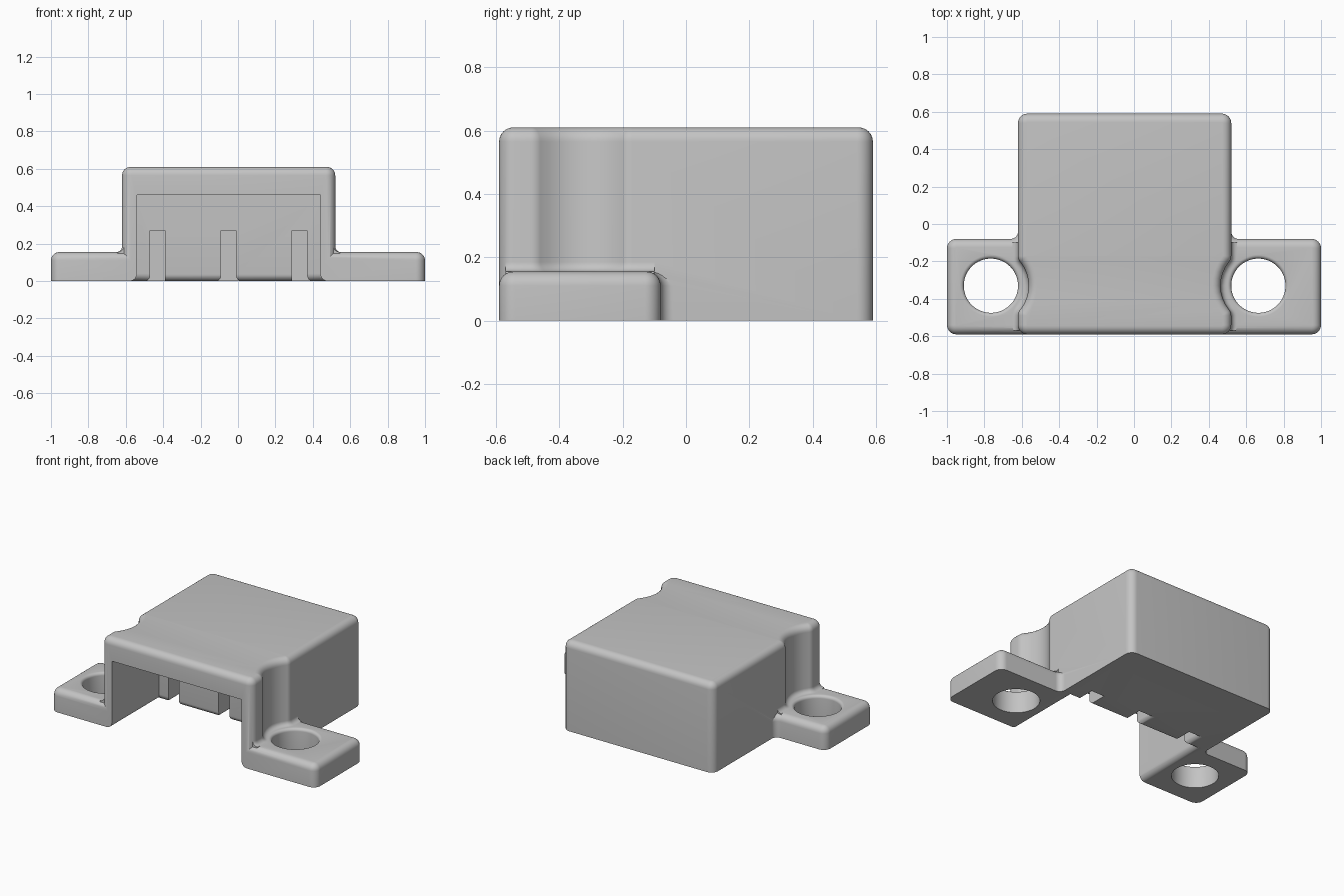
import bpy, bmesh, math
from math import sin, cos, pi

if "Cube" in bpy.data.objects:
    bpy.data.objects.remove(bpy.data.objects["Cube"], do_unlink=True)

CX = -0.05                 # middle of the housing
HALF, FRONT, BACK, TOP = 0.57, -0.59, 0.59, 0.61
TAB_TOP, TAB_BACK = 0.155, -0.08
HOLE_U, HOLE_Y, HOLE_R = 0.715, -0.33, 0.145
NOTCH_R, ROUND = 0.202, 0.05

grey = bpy.data.materials.new("light grey")
grey.use_nodes = True
grey.diffuse_color = (0.55, 0.55, 0.55, 1)
grey.node_tree.nodes["Principled BSDF"].inputs["Base Color"].default_value = (0.55, 0.55, 0.55, 1)


def loft(name, rings):
    """Closed solid through rings of equal point count."""
    bm = bmesh.new()
    vs = [[bm.verts.new(p) for p in ring] for ring in rings]
    n = len(vs[0])
    for a, b in zip(vs, vs[1:]):
        for i in range(n):
            j = (i + 1) % n
            bm.faces.new((a[i], a[j], b[j], b[i]))
    bm.faces.new(vs[0][::-1])
    bm.faces.new(vs[-1])
    bmesh.ops.recalc_face_normals(bm, faces=bm.faces)
    me = bpy.data.meshes.new(name)
    bm.to_mesh(me)
    bm.free()
    me.materials.append(grey)
    ob = bpy.data.objects.new(name, me)
    bpy.context.collection.objects.link(ob)
    return ob


def outline(arcs, d):
    """Points of an outline made of arcs, moved inwards by d."""
    pts = []
    for cu, cv, r, a0, a1, sign in arcs:
        for i in range(9):
            a = a0 + (a1 - a0) * i / 8
            pts.append((cu + (r - sign * d) * cos(a), cv + (r - sign * d) * sin(a)))
    return pts


def dome(height, r):
    """Inset and height pairs for a wall with a rounded top edge."""
    return [(0, 0)] + [(r - r * cos(t), height - r + r * sin(t))
                       for t in (i * pi / 12 for i in range(7))]


def combine(target, other, operation):
    mod = target.modifiers.new("cut", 'BOOLEAN')
    mod.operation, mod.solver, mod.object = operation, 'EXACT', other
    bpy.context.view_layer.objects.active = target
    bpy.ops.object.modifier_apply(modifier=mod.name)
    bpy.data.objects.remove(other, do_unlink=True)


# Housing outline with rounded corners and a screw-head notch in each side
du = HOLE_U - HALF + ROUND
dv = math.sqrt((NOTCH_R + ROUND) ** 2 - du ** 2)
ang = math.atan2(dv, du)
inner = HALF - ROUND
half_arcs = [
    (inner, FRONT + ROUND, ROUND, -pi / 2, 0, 1),
    (inner, HOLE_Y - dv, ROUND, 0, ang, 1),
    (HOLE_U, HOLE_Y, NOTCH_R, pi + ang, pi - ang, -1),
    (inner, HOLE_Y + dv, ROUND, -ang, 0, 1),
    (inner, BACK - ROUND, ROUND, 0, pi / 2, 1),
]


def housing_ring(d, z):
    side = outline(half_arcs, d)
    return [(CX + u, v, z) for u, v in side] + [(CX - u, v, z) for u, v in side[::-1]]


housing = loft("mount_housing", [housing_ring(d, z) for d, z in dome(TOP, 0.045)])


# Mounting tabs, with a concave blend into the housing behind
def tab(name, s, outer):
    c = outer - ROUND
    arcs = [
        (c, FRONT + ROUND, ROUND, -pi / 2, 0, 1),
        (c, TAB_BACK - ROUND, ROUND, 0, pi / 2, 1),
        (HALF + 0.04, TAB_BACK + 0.04, 0.04, 1.5 * pi, pi, -1),
        (0.35, FRONT + ROUND, ROUND, pi, 1.5 * pi, 1),
    ]
    return loft(name, [[(CX + s * u, v, z) for u, v in outline(arcs, d)]
                       for d, z in dome(TAB_TOP, 0.045)])


combine(housing, tab("left_tab", 1, 1.05), 'UNION')
combine(housing, tab("right_tab", -1, 0.95), 'UNION')


def box(name, x0, x1, y0, y1, height, flare, left, right, back):
    """Box cutter that widens at the bottom on the chosen sides."""
    steps = [(flare, -0.1)]
    steps += [(flare - flare * sin(t), flare - flare * cos(t))
              for t in (i * pi / 12 for i in range(7))]
    steps += [(0, height)]
    return loft(name, [[(x0 - left * d, y0, z), (x1 + right * d, y0, z),
                        (x1 + right * d, y1 + back * d, z), (x0 - left * d, y1 + back * d, z)]
                       for d, z in steps])


# Small blend where the housing wall rises from the tabs
r = 0.03
steps = [(-r, 0.1)] + [(-r + r * sin(t), TAB_TOP + r - r * cos(t))
                       for t in (i * pi / 12 for i in range(7))] + [(0.02, TAB_TOP + r)]
blend = loft("tab_blend", [housing_ring(d, z) for d, z in steps])
combine(blend, box("blend_limit", -0.9, 0.9, -0.57, -0.1, 0.4, 0.02, 0, 0, 0), 'INTERSECT')
combine(housing, blend, 'UNION')

# Screw holes with a rounded upper rim
r = 0.02
hole = [(HOLE_R, -0.1)] + [(HOLE_R + r - r * cos(t), TAB_TOP - r + r * sin(t))
                           for t in (i * pi / 12 for i in range(7))] + [(HOLE_R + r, 0.3)]
for s in (-1, 1):
    cutter = loft("hole_cutter", [[(CX + s * HOLE_U + q * cos(i * pi / 32),
                                    HOLE_Y + q * sin(i * pi / 32), z) for i in range(64)]
                                  for q, z in hole])
    combine(housing, cutter, 'DIFFERENCE')

# Open front pocket and three upright slots in its back wall
combine(housing, box("pocket_cutter", -0.54, 0.44, -0.7, TAB_BACK, 0.46, 0.04, 1, 1, 1), 'DIFFERENCE')
for u, left, right in ((-0.38, 1, 0), (0, 1, 1), (0.38, 0, 1)):
    combine(housing, box("slot_cutter", CX + u - 0.04, CX + u + 0.04, -0.2, 0.06, 0.27,
                         0.03, left, right, 0), 'DIFFERENCE')

bpy.ops.object.select_all(action='DESELECT')
housing.select_set(True)
bpy.context.view_layer.objects.active = housing
bpy.ops.object.shade_smooth_by_angle(angle=math.radians(30))
